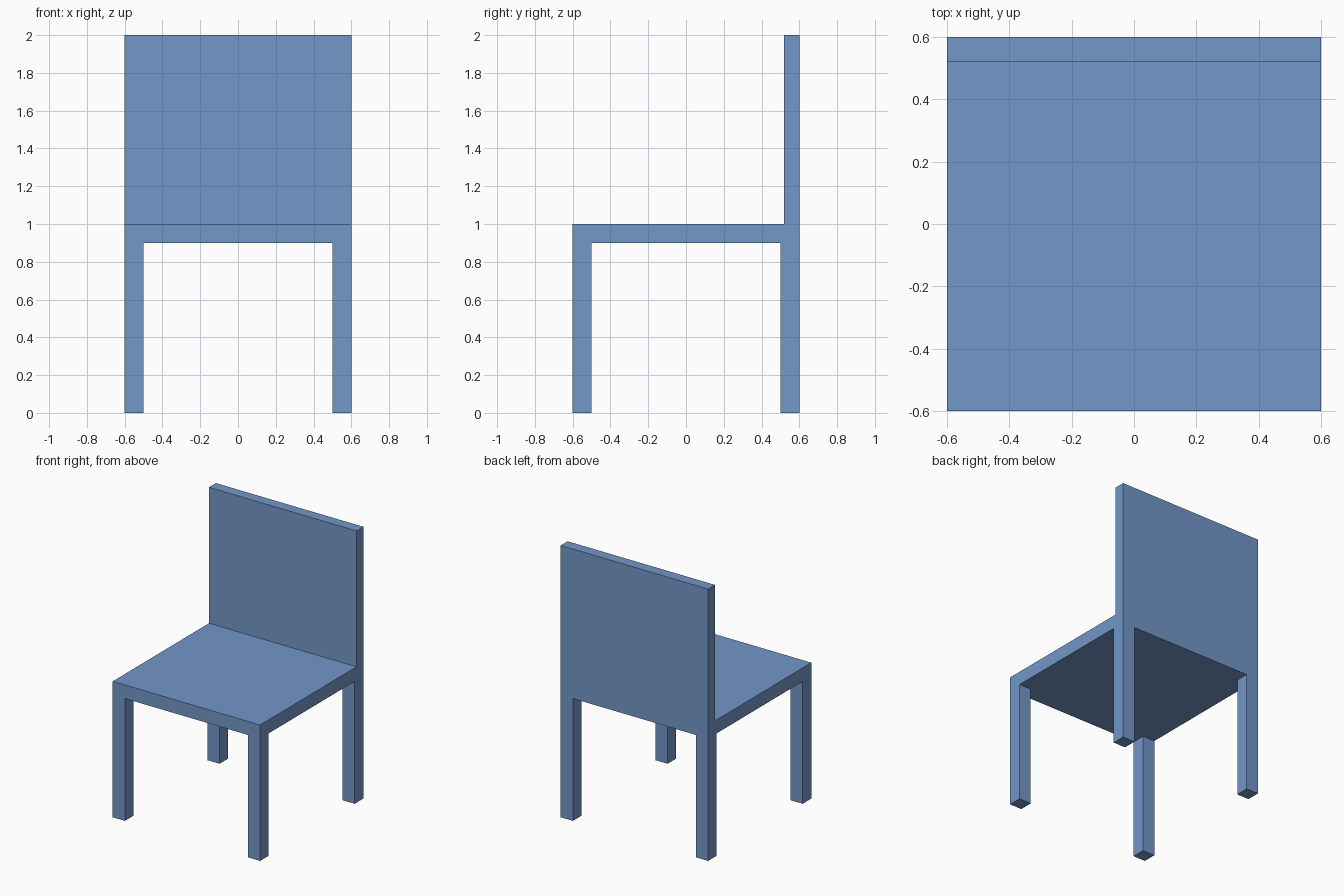
import bpy

if "Cube" in bpy.data.objects:
    bpy.data.objects.remove(bpy.data.objects["Cube"])

blue = bpy.data.materials.new("blue")
blue.diffuse_color = (0.17, 0.31, 0.58, 1)
blue.use_nodes = True
blue.node_tree.nodes["Principled BSDF"].inputs["Base Color"].default_value = blue.diffuse_color


def box(name, low, high):
    """Add a box spanning two opposite corners."""
    size = [h - l for l, h in zip(low, high)]
    center = [(l + h) / 2 for l, h in zip(low, high)]
    bpy.ops.mesh.primitive_cube_add(size=1, location=center)
    obj = bpy.context.object
    obj.name = name
    obj.scale = size
    bpy.ops.object.transform_apply(location=False, rotation=False, scale=True)
    obj.data.materials.append(blue)
    return obj


HALF = 0.6      # half the seat width and depth
LEG = 0.1       # leg thickness
SEAT_LOW, SEAT_TOP = 0.9, 1.0

# Seat slab
box("seat", (-HALF, -HALF, SEAT_LOW), (HALF, HALF, SEAT_TOP))

# Upright backrest along the rear edge
box("backrest", (-HALF, 0.52, SEAT_TOP), (HALF, HALF, 2.0))

# Four square legs flush with the seat corners
c = HALF - LEG / 2
for side, x in (("left", -c), ("right", c)):
    for end, y in (("front", -c), ("back", c)):
        box(f"{end}_{side}_leg",
            (x - LEG / 2, y - LEG / 2, 0),
            (x + LEG / 2, y + LEG / 2, SEAT_LOW))
